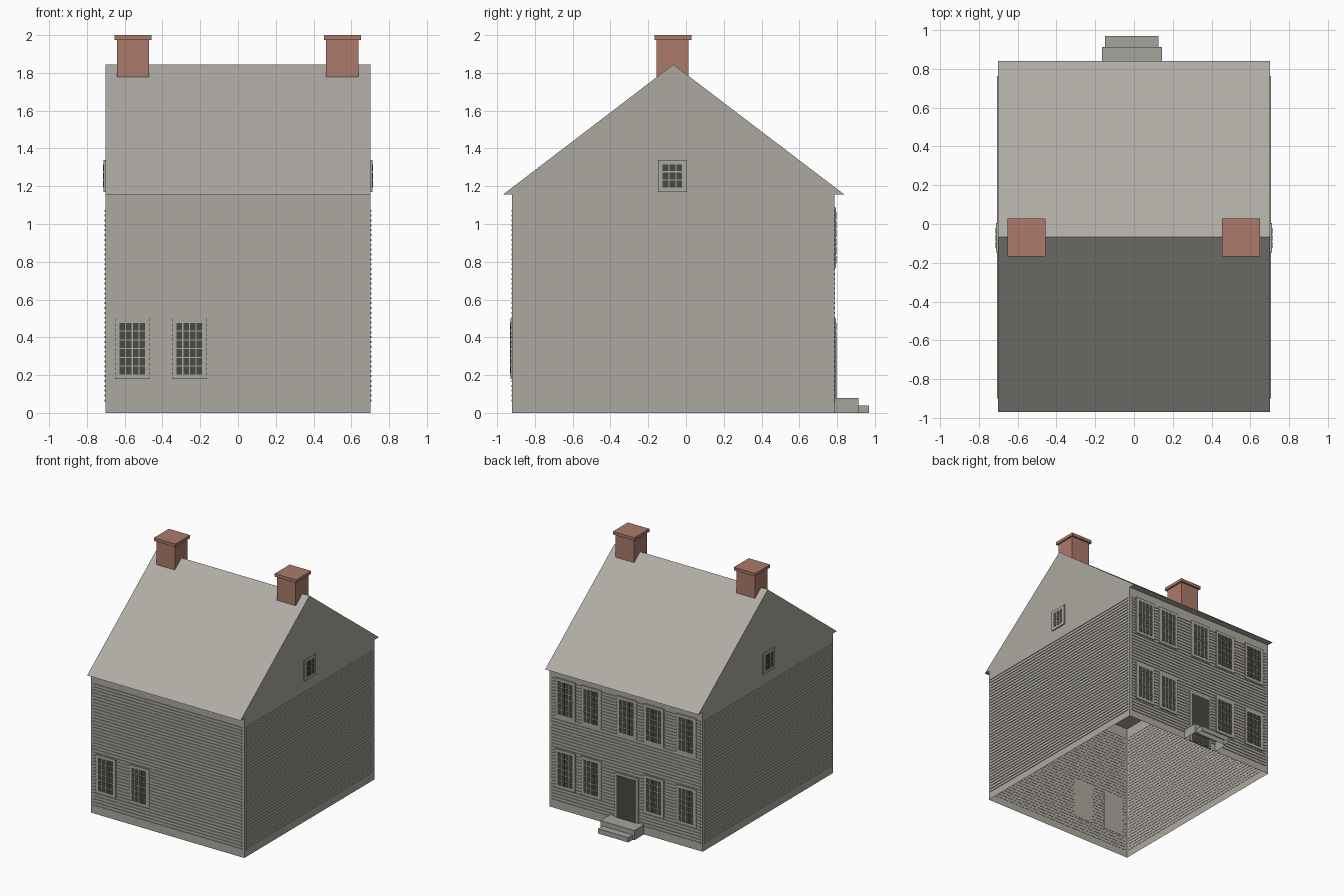
import bpy, bmesh

cube = bpy.data.objects.get("Cube")
if cube:
    bpy.data.objects.remove(cube, do_unlink=True)


def material(name, rgb):
    m = bpy.data.materials.new(name)
    m.use_nodes = True
    m.diffuse_color = (*rgb, 1)
    m.node_tree.nodes["Principled BSDF"].inputs["Base Color"].default_value = (*rgb, 1)
    return m


WALL = material("warm grey siding", (0.41, 0.395, 0.345))
ROOF = material("pale grey roof", (0.43, 0.41, 0.375))
BRICK = material("brick red", (0.41, 0.195, 0.145))
GLASS = material("dark glass", (0.064, 0.068, 0.055))
STONE = material("step grey", (0.375, 0.37, 0.33))

HALF, FRONT, BACK = 0.702, -0.92, 0.785     # wall planes
EAVE, RIDGE, RIDGE_Y = 1.155, 1.845, -0.067


def finish(name, bm, *mats):
    mesh = bpy.data.meshes.new(name)
    bm.to_mesh(mesh)
    bm.free()
    for m in mats:
        mesh.materials.append(m)
    ob = bpy.data.objects.new(name, mesh)
    bpy.context.collection.objects.link(ob)
    return ob


def box(bm, xs, ys, zs):
    verts = bmesh.ops.create_cube(bm, size=1)["verts"]
    for v in verts:
        for axis, span in enumerate((xs, ys, zs)):
            v.co[axis] = max(span) if v.co[axis] > 0 else min(span)
    return verts


def remove_faces(bm, test):
    bm.normal_update()
    bmesh.ops.delete(bm, geom=[f for f in bm.faces if test(f)], context="FACES")


def on_wall(bm, side, us, zs, near, far):
    """Box lying on a wall, between two distances out from it."""
    if side == "front":
        box(bm, us, (FRONT - near, FRONT - far), zs)
    elif side == "back":
        box(bm, us, (BACK + near, BACK + far), zs)
    else:
        s = 1 if side == "left" else -1
        box(bm, (s * (HALF + near), s * (HALF + far)), us, zs)


# House shell, open underneath
bm = bmesh.new()
box(bm, (-HALF, HALF), (FRONT, BACK), (0, EAVE))
remove_faces(bm, lambda f: abs(f.normal.z) > 0.5)
finish("walls", bm, WALL)

# Gabled roof with wall-coloured gables and soffit
bm = bmesh.new()
profile = [(-0.97, EAVE), (0.84, EAVE), (RIDGE_Y, RIDGE)]
face = bm.faces.new([bm.verts.new((-HALF, y, z)) for y, z in profile])
ext = bmesh.ops.extrude_face_region(bm, geom=[face], use_keep_orig=True)
for v in ext["geom"]:
    if isinstance(v, bmesh.types.BMVert):
        v.co.x = HALF
bmesh.ops.recalc_face_normals(bm, faces=bm.faces)
bm.normal_update()
for f in bm.faces:
    f.material_index = 1 if f.normal.z > 0.1 else 0
finish("roof", bm, WALL, ROOF)

# Horizontal siding strips on all four walls
for side in ("front", "back", "left", "right"):
    us = (-0.685, 0.68) if side in ("front", "back") else (-0.9, 0.762)
    bm = bmesh.new()
    for i in range(40):
        z = 0.066 + i * 0.02575
        on_wall(bm, side, us, (z - 0.005, z + 0.005), -0.002, 0.005)
    finish(side + "_siding", bm, WALL)


def window(name, side, u, z, width, height, cols, rows, border):
    """Framed window with separate thin panes."""
    bm = bmesh.new()
    on_wall(bm, side, (u - width / 2, u + width / 2),
            (z - height / 2, z + height / 2), -0.002, 0.01)
    finish(name + "_frame", bm, WALL)
    bm = bmesh.new()
    bar = 0.006
    pw = (width - 2 * border + bar) / cols
    ph = (height - 2 * border + bar) / rows
    for c in range(cols):
        for r in range(rows):
            u0 = u - width / 2 + border + c * pw
            z0 = z - height / 2 + border + r * ph
            on_wall(bm, side, (u0, u0 + pw - bar), (z0, z0 + ph - bar), 0.009, 0.012)
    finish(name + "_panes", bm, GLASS)


LOW, HIGH = 0.34, 0.927
for i, x in enumerate((-0.56, -0.257)):
    window(f"front_window_{i}", "front", x, LOW, 0.183, 0.32, 4, 6, 0.024)
for i, x in enumerate((0.55, 0.315, -0.01, -0.26, -0.555)):
    window(f"back_upper_window_{i}", "back", x, HIGH, 0.183, 0.32, 4, 6, 0.024)
    if i != 2:
        window(f"back_lower_window_{i}", "back", x, LOW, 0.183, 0.32, 4, 6, 0.024)
for side in ("left", "right"):
    window(side + "_gable_window", side, -0.072, 1.255, 0.152, 0.17, 3, 3, 0.024)

# Door with its surround
bm = bmesh.new()
on_wall(bm, "back", (-0.117, 0.097), (0, 0.45), -0.002, 0.01)
finish("door_frame", bm, WALL)
bm = bmesh.new()
on_wall(bm, "back", (-0.1, 0.08), (0.005, 0.43), 0.009, 0.012)
finish("door", bm, GLASS)

# Doorsteps, open underneath and against the house
for name, xs, ys, top in (("upper_step", (-0.165, 0.145), (BACK, 0.912), 0.08),
                          ("lower_step", (-0.15, 0.125), (0.912, 0.97), 0.04)):
    bm = bmesh.new()
    box(bm, xs, ys, (0, top))
    remove_faces(bm, lambda f: f.normal.z < -0.5 or f.normal.y < -0.5)
    finish(name, bm, STONE)

# Chimneys with caps
for name, x in (("right", -0.555), ("left", 0.552)):
    bm = bmesh.new()
    box(bm, (x - 0.085, x + 0.085), (-0.155, 0.012), (1.7, 1.976))
    finish(name + "_chimney", bm, BRICK)
    bm = bmesh.new()
    box(bm, (x - 0.098, x + 0.098), (-0.168, 0.028), (1.975, 2.0))
    finish(name + "_chimney_cap", bm, BRICK)
